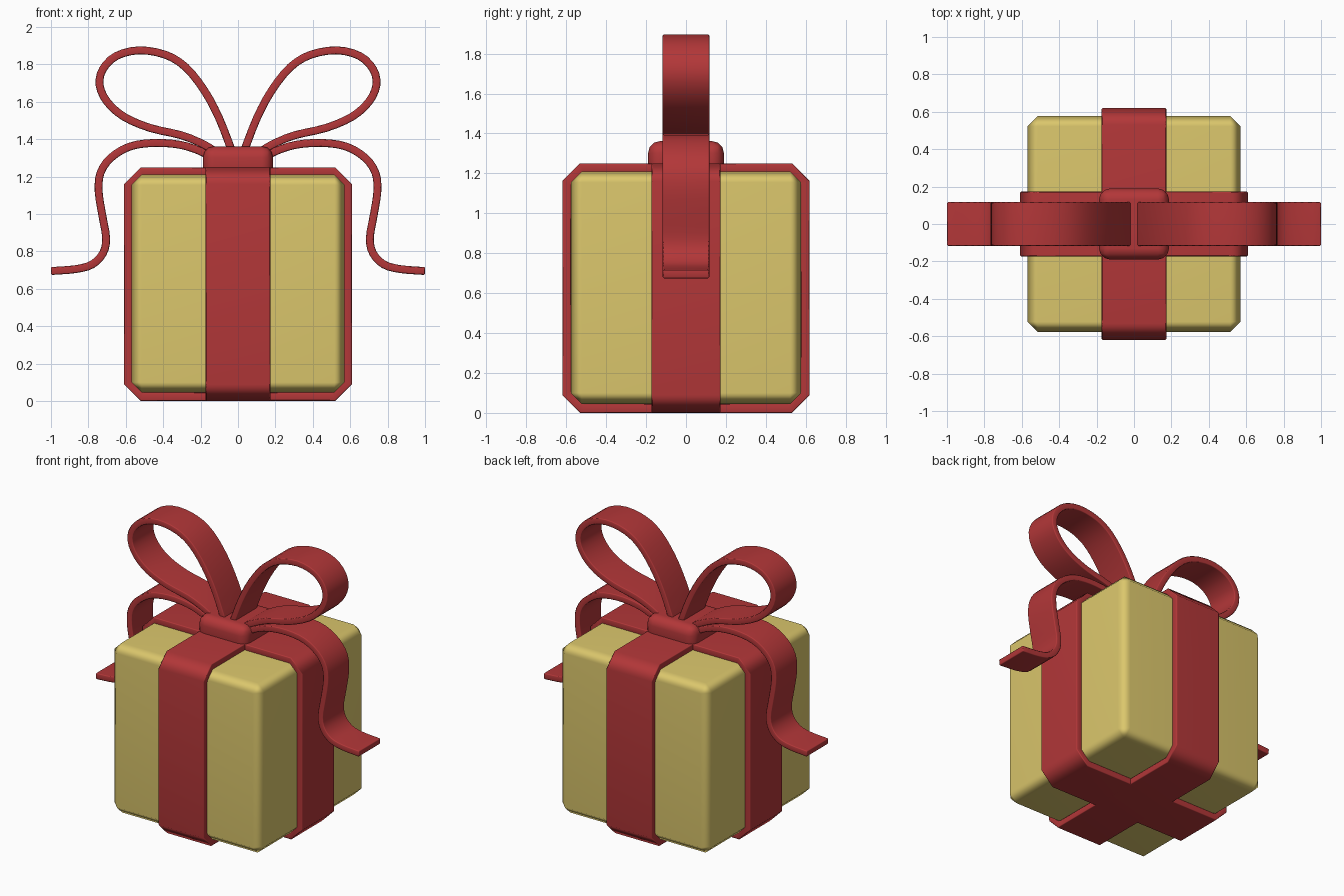
import bpy, bmesh, math
from mathutils import Vector

if "Cube" in bpy.data.objects:
    bpy.data.objects.remove(bpy.data.objects["Cube"])


def material(name, rgb):
    m = bpy.data.materials.new(name)
    m.diffuse_color = (*rgb, 1)
    m.use_nodes = True
    m.node_tree.nodes["Principled BSDF"].inputs["Base Color"].default_value = m.diffuse_color
    return m


RED = material("ribbon red", (0.45, 0.038, 0.04))
GOLD = material("paper gold", (0.71, 0.57, 0.15))


def finish(name, bm, mat, bevel, segments, limit=50):
    bmesh.ops.recalc_face_normals(bm, faces=bm.faces[:])
    for f in bm.faces:
        f.smooth = True
    me = bpy.data.meshes.new(name)
    bm.to_mesh(me)
    bm.free()
    me.materials.append(mat)
    ob = bpy.data.objects.new(name, me)
    bpy.context.collection.objects.link(ob)
    b = ob.modifiers.new("bevel", 'BEVEL')
    b.width, b.segments = bevel, segments
    b.limit_method, b.angle_limit = 'ANGLE', math.radians(limit)
    w = ob.modifiers.new("normals", 'WEIGHTED_NORMAL')
    w.keep_sharp = True
    return ob


def rounded_box(name, size, centre, mat, bevel, segments):
    bm = bmesh.new()
    bmesh.ops.create_cube(bm, size=1)
    for v in bm.verts:
        v.co = Vector(a * s + c for a, s, c in zip(v.co, size, centre))
    return finish(name, bm, mat, bevel, segments)


def strip(name, pts, thick, half_width, closed=False, turned=False):
    """Flat ribbon following a path of (x, z) points, with mitred corners."""
    pts = [Vector(p) for p in pts]
    n = len(pts)
    bm = bmesh.new()
    rows = []
    for i, p in enumerate(pts):
        a = pts[i - 1] if (closed or i > 0) else None
        b = pts[(i + 1) % n] if (closed or i < n - 1) else None
        d1 = (p - a).normalized() if a is not None else (b - p).normalized()
        d2 = (b - p).normalized() if b is not None else d1
        t = (d1 + d2).normalized()
        off = Vector((-t.y, t.x)) * (thick / 2 / max(t.dot(d1), 0.5))
        row = []
        for s, y in ((1, -1), (1, 1), (-1, 1), (-1, -1)):
            q, w = p + off * s, y * half_width
            row.append(bm.verts.new((-w, q.x, q.y) if turned else (q.x, w, q.y)))
        rows.append(row)
    for i in range(n if closed else n - 1):
        r, s = rows[i], rows[(i + 1) % n]
        for k in range(4):
            m = (k + 1) % 4
            bm.faces.new((r[k], r[m], s[m], s[k]))
    if not closed:
        bm.faces.new(rows[0])
        bm.faces.new(rows[-1])
    return finish(name, bm, RED, 0.006, 1)


def spline(p, steps=3):
    """Catmull-Rom curve through the points."""
    p = [Vector(q) for q in p]
    p = [2 * p[0] - p[1]] + p + [2 * p[-1] - p[-2]]
    out = []
    for i in range(1, len(p) - 2):
        a, b, c, d = p[i - 1:i + 3]
        for k in range(steps):
            t = k / steps
            out.append(0.5 * (2 * b + (c - a) * t + (2 * a - 5 * b + 4 * c - d) * t * t
                              + (3 * b - a - 3 * c + d) * t ** 3))
    return out + [p[-2]]


def octagon(h, z0, z1, c):
    return [(-h + c, z0), (h - c, z0), (h, z0 + c), (h, z1 - c),
            (h - c, z1), (-h + c, z1), (-h, z1 - c), (-h, z0 + c)]


# wrapped box
rounded_box("gift_box", (1.14, 1.155, 1.165), (0, 0, 0.6275), GOLD, 0.055, 1)

# crossing bands around the box
T = 0.045
strip("band_sideways", octagon(0.61 - T / 2, T / 2 + 0.001, 1.249 - T / 2, 0.076),
      T, 0.173, closed=True)
strip("band_front_back", octagon(0.62 - T / 2, T / 2, 1.25 - T / 2, 0.076),
      T, 0.173, closed=True, turned=True)

# knot
rounded_box("bow_knot", (0.375, 0.38, 0.18), (0, 0, 1.272), RED, 0.06, 3)

# bow loops and tails, mirrored left and right
LOOP = [(0.03, 1.33), (0.10, 1.51), (0.18, 1.66), (0.28, 1.785), (0.39, 1.852),
        (0.53, 1.875), (0.65, 1.845), (0.722, 1.775), (0.74, 1.69), (0.70, 1.60),
        (0.61, 1.52), (0.47, 1.46), (0.30, 1.42), (0.18, 1.37), (0.10, 1.32)]
TAIL = [(0.12, 1.29), (0.20, 1.335), (0.31, 1.37), (0.45, 1.38), (0.58, 1.36),
        (0.68, 1.30), (0.735, 1.22), (0.745, 1.12), (0.725, 0.99), (0.705, 0.87),
        (0.722, 0.79), (0.78, 0.73), (0.87, 0.705), (1.0, 0.695)]
for side, s in (("left", -1), ("right", 1)):
    for part, path in (("bow_loop", LOOP), ("bow_tail", TAIL)):
        strip(f"{part}_{side}", spline([(s * x, z) for x, z in path]), 0.042, 0.117)
